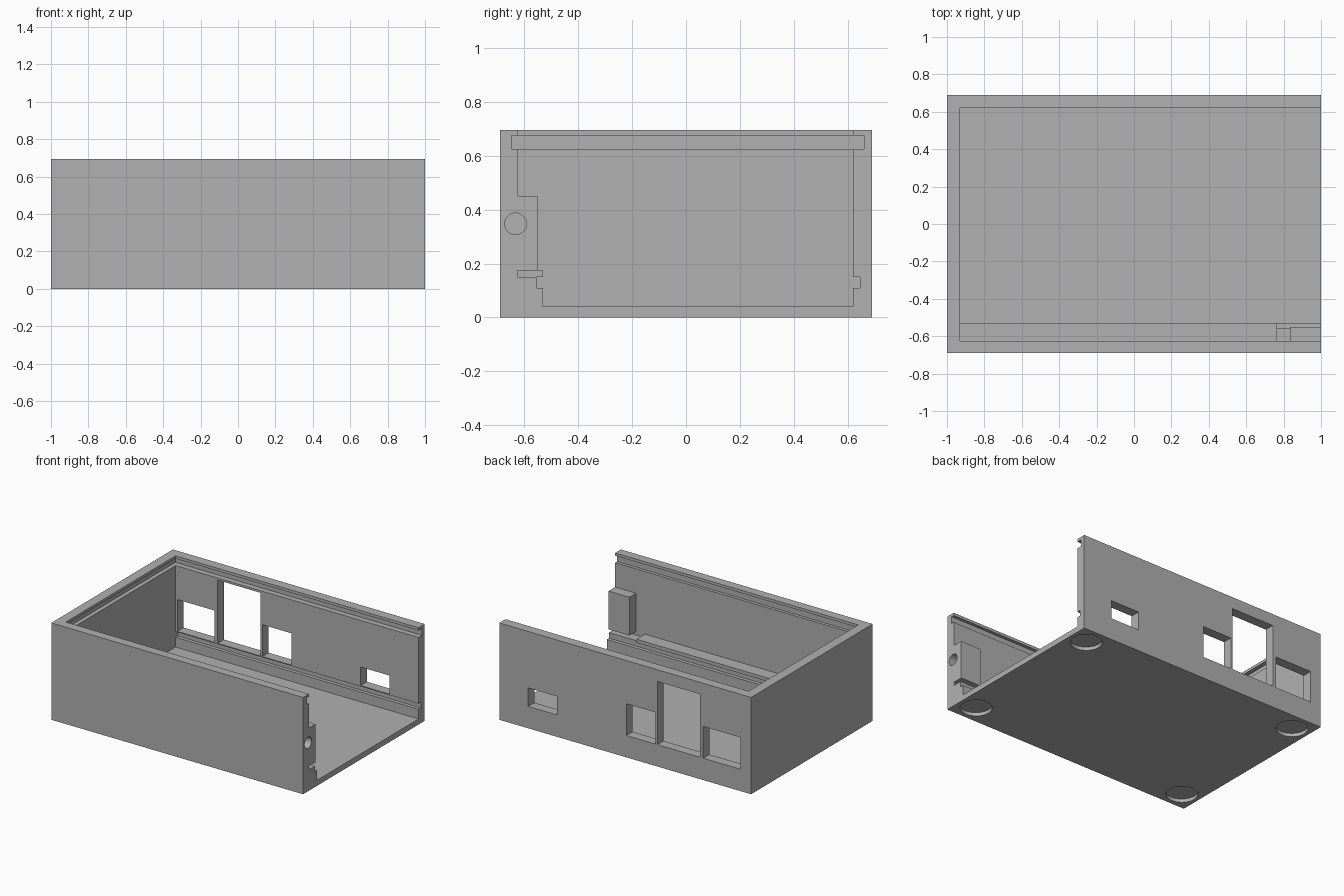
import bpy
import bmesh
import math
from mathutils import Matrix, Vector

old = bpy.data.objects.get("Cube")
if old:
    bpy.data.objects.remove(old, do_unlink=True)

grey = bpy.data.materials.new("plain_grey")
grey.use_nodes = True
grey.diffuse_color = (0.44, 0.44, 0.44, 1)
grey.node_tree.nodes["Principled BSDF"].inputs["Base Color"].default_value = grey.diffuse_color


def add_object(name, bm):
    mesh = bpy.data.meshes.new(name)
    bm.to_mesh(mesh)
    bm.free()
    mesh.materials.append(grey)
    obj = bpy.data.objects.new(name, mesh)
    bpy.context.collection.objects.link(obj)
    return obj


def box(name, xs, ys, zs):
    bm = bmesh.new()
    spans = (xs, ys, zs)
    centre = Vector([(a + b) / 2 for a, b in spans])
    size = Matrix.Diagonal([b - a for a, b in spans] + [1])
    bmesh.ops.create_cube(bm, size=1, matrix=Matrix.Translation(centre) @ size)
    return add_object(name, bm)


def cylinder(name, centre, radius, depth, turn=Matrix()):
    bm = bmesh.new()
    bmesh.ops.create_cone(bm, cap_ends=True, segments=48, radius1=radius, radius2=radius,
                          depth=depth, matrix=Matrix.Translation(centre) @ turn)
    return add_object(name, bm)


def carve(target, cutter):
    """Subtract a cutter from the target, then discard the cutter."""
    cutter.hide_render = True
    mod = target.modifiers.new("carve", "BOOLEAN")
    mod.operation = "DIFFERENCE"
    mod.solver = "EXACT"
    mod.object = cutter
    bpy.context.view_layer.objects.active = target
    bpy.ops.object.modifier_apply(modifier=mod.name)
    bpy.data.objects.remove(cutter, do_unlink=True)


# Outer block of the enclosure
END, INNER_X, OVER, TOP = 1.0, -0.93, 1.1, 0.8
FRONT, BACK, SHELF = -0.625, 0.62, -0.53
BOSS_X, LIP_X = 0.835, 0.765
case = box("enclosure_tray", (-END, END), (-0.69, 0.69), (0, 0.695))

cuts = [
    # Main cavity, open above and at one end
    ("cavity", (INNER_X, OVER), (SHELF, BACK), (0.04, TOP)),
    # Space above the front shelf, leaving the screw boss standing
    ("above_shelf", (INNER_X, BOSS_X), (FRONT, -0.5), (0.175, TOP)),
    ("above_boss", (0.8, OVER), (FRONT, -0.5), (0.45, TOP)),
    ("boss_face", (0.8, OVER), (-0.55, -0.5), (0.16, 0.5)),
    # Slot under the boss
    ("boss_slot", (LIP_X, OVER), (FRONT, -0.5), (0.15, 0.175)),
    ("slot_opening", (LIP_X, BOSS_X), (FRONT, -0.5), (0.16, 0.2)),
    ("slot_to_rail", (LIP_X, OVER), (-0.555, -0.5), (0.13, 0.165)),
    # Board rail and sliding lid grooves
    ("board_rail", (INNER_X, OVER), (-0.555, 0.645), (0.11, 0.15)),
    ("lid_groove", (-0.96, OVER), (-0.647, 0.66), (0.625, 0.675)),
]
for cut in cuts:
    carve(case, box(*cut))

# Connector windows in the back wall
for left, right, top in ((0.54, 0.77, 0.29), (-0.24, -0.01, 0.385),
                         (-0.595, -0.255, 0.61), (-0.915, -0.62, 0.385)):
    carve(case, box("window", (left, right), (0.5, TOP), (0.157, top)))

# Screw hole in the boss
carve(case, cylinder("screw_hole", (END, -0.632, 0.347), 0.04, 0.3,
                     Matrix.Rotation(math.pi / 2, 4, "Y")))

# Round foot recesses under the floor
for x in (-0.87, 0.87):
    for y in (-0.555, 0.555):
        carve(case, cylinder("foot_recess", (x, y, 0), 0.104, 0.05))

# Smooth the round walls and keep every edge sharp
bpy.ops.object.select_all(action="DESELECT")
case.select_set(True)
bpy.context.view_layer.objects.active = case
bpy.ops.object.shade_smooth_by_angle(angle=math.radians(30))
